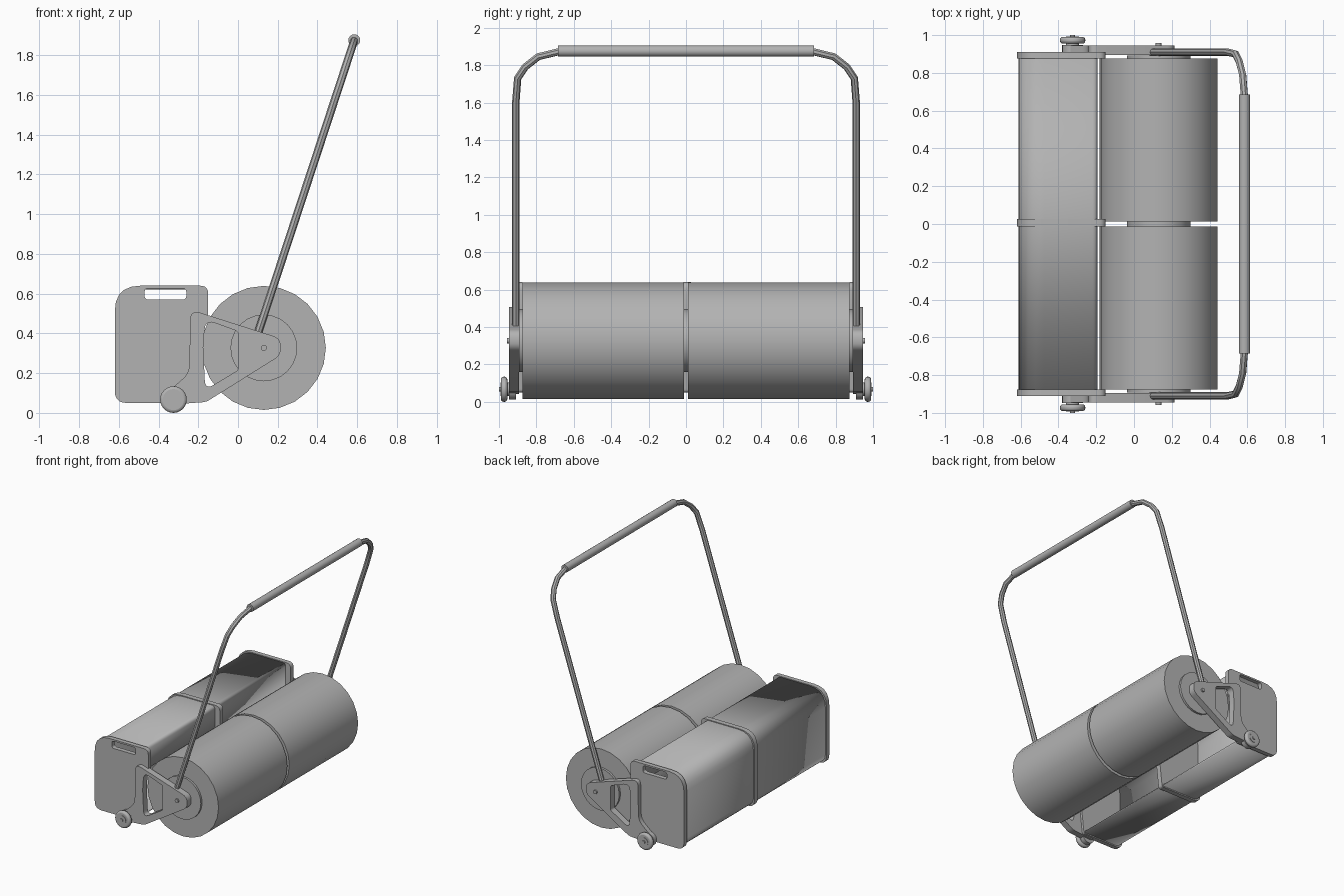
import bpy, math
from mathutils import Vector

if "Cube" in bpy.data.objects:
    bpy.data.objects.remove(bpy.data.objects["Cube"])

steel = bpy.data.materials.new("plain_grey")
steel.use_nodes = True
GREY = (0.45, 0.45, 0.45, 1)
steel.diffuse_color = GREY
steel.node_tree.nodes["Principled BSDF"].inputs["Base Color"].default_value = GREY


def smooth(obj, angle=35):
    bpy.ops.object.select_all(action='DESELECT')
    obj.select_set(True)
    bpy.context.view_layer.objects.active = obj
    bpy.ops.object.shade_smooth_by_angle(angle=math.radians(angle))


def finish_curve(name, curve, thickness=0):
    """Turn a curve into a mesh object with the shared material."""
    temp = bpy.data.objects.new(name + "_path", curve)
    bpy.context.collection.objects.link(temp)
    if curve.dimensions == '2D':
        temp.rotation_euler.x = math.pi / 2
    bpy.context.view_layer.update()
    graph = bpy.context.evaluated_depsgraph_get()
    mesh = bpy.data.meshes.new_from_object(temp.evaluated_get(graph))
    mesh.transform(temp.matrix_world)
    bpy.data.objects.remove(temp)
    mesh.materials.clear()
    mesh.materials.append(steel)
    obj = bpy.data.objects.new(name, mesh)
    bpy.context.collection.objects.link(obj)
    if thickness:
        mod = obj.modifiers.new("thickness", 'SOLIDIFY')
        mod.thickness, mod.offset = thickness, 0
    smooth(obj)
    return obj


def add_spline(curve, points, closed):
    spline = curve.splines.new('POLY')
    spline.points.add(len(points) - 1)
    for p, co in zip(spline.points, points):
        p.co = (*co, 0, 1) if len(co) == 2 else (*co, 1)
    spline.use_cyclic_u = closed


def rounded(corners, steps=5):
    """Round each (x, z, radius) corner of a closed outline."""
    out = []
    for i, (x, z, r) in enumerate(corners):
        c = Vector((x, z))
        a = Vector(corners[i - 1][:2]) - c
        b = Vector(corners[(i + 1) % len(corners)][:2]) - c
        if r == 0:
            out.append((x, z))
            continue
        reach = min(r / math.tan(a.angle(b) / 2), a.length * 0.48, b.length * 0.48)
        p, q = c + a.normalized() * reach, c + b.normalized() * reach
        for k in range(steps + 1):
            t = k / steps
            out.append(tuple(p * (1 - t) ** 2 + c * 2 * t * (1 - t) + q * t * t))
    return out


def plate(name, loops, y, half):
    """Flat plate in the xz plane; loops after the first are holes."""
    curve = bpy.data.curves.new(name, 'CURVE')
    curve.dimensions, curve.fill_mode, curve.extrude = '2D', 'BOTH', half
    for loop in loops:
        add_spline(curve, loop, True)
    obj = finish_curve(name, curve)
    obj.location.y = y
    return obj


def disc(name, x, z, y0, y1, radius, sides=24, bevel=0):
    bpy.ops.mesh.primitive_cylinder_add(
        vertices=sides, radius=radius, depth=abs(y1 - y0),
        location=(x, (y0 + y1) / 2, z), rotation=(math.pi / 2, 0, 0))
    obj = bpy.context.object
    obj.name = name
    obj.data.materials.append(steel)
    if bevel:
        mod = obj.modifiers.new("round", 'BEVEL')
        mod.width, mod.segments = bevel, 3
    smooth(obj)
    return obj


AXLE = (0.13, 0.327)
WHEEL = (-0.325, 0.067)

# Collector side plates and divider, with grip slots
side = rounded([(-0.62, 0.05, 0.06), (-0.62, 0.64, 0.13), (-0.15, 0.64, 0.04),
                (-0.15, 0.48, 0.02), (-0.215, 0.36, 0.05), (-0.25, 0.05, 0.02)])
slot = rounded([(-0.47, 0.57, 0.02), (-0.47, 0.627, 0.02),
                (-0.26, 0.627, 0.02), (-0.26, 0.57, 0.02)])
for label, y, half in (("front_side", -0.893, 0.018), ("divider", 0.007, 0.02),
                       ("back_side", 0.893, 0.018)):
    plate("collector_" + label, [side, slot], y, half)

# Collector sheet: lip, top, back and floor, open towards the roller
shell = bpy.data.curves.new("collector_shell", 'CURVE')
shell.dimensions, shell.fill_mode, shell.extrude = '2D', 'NONE', 0.88
top_back = rounded([(-0.26, 0.065, 0), (-0.605, 0.065, 0.06), (-0.605, 0.628, 0.13),
                    (-0.2, 0.628, 0.02), (-0.2, 0.46, 0)])
add_spline(shell, top_back, False)
finish_curve("collector_shell", shell, 0.012)

# Side frames, wheels, hubs and axle ends
frame_outline = rounded([(-0.24, 0.52, 0.04), (0.215, 0.375, 0.06), (0.215, 0.29, 0.06),
                         (-0.16, 0.055, 0.08), (-0.36, 0.04, 0.03), (-0.36, 0.1, 0.03),
                         (-0.245, 0.2, 0.1)])
frame_hole = rounded([(-0.165, 0.47, 0.04), (0.0, 0.41, 0.02), (0.0, 0.215, 0.02),
                      (-0.165, 0.115, 0.03), (-0.175, 0.33, 0.05)])
for s, label in ((-1, "front"), (1, "back")):
    plate(label + "_frame", [frame_outline, frame_hole], s * 0.92, 0.026)
    disc(label + "_wheel_boss", *WHEEL, s * 0.91, s * 0.947, 0.055)
    disc(label + "_wheel", *WHEEL, s * 0.955, s * 0.99, 0.067, 24, 0.014)
    disc(label + "_wheel_cap", *WHEEL, s * 0.94, s * 0.993, 0.035)
    disc(label + "_wheel_pin", *WHEEL, s * 0.94, s * 1.0, 0.013, 12)
    disc(label + "_roller_drum", *AXLE, s * 0.012, s * 0.875, 0.312)
    disc(label + "_roller_hub", *AXLE, s * 0.87, s * 0.892, 0.168)
    disc(label + "_axle_end", *AXLE, s * 0.88, s * 0.958, 0.015, 12)
disc("roller_centre_hub", *AXLE, -0.02, 0.02, 0.168)

# Handle: a bent tube leaning away from the collector
half_path = [(0.91, 0.37), (0.91, 1.6), (0.9, 1.73), (0.86, 1.79), (0.79, 1.845), (0.67, 1.874)]


def lean(y, z):
    return (0.09 + (z - 0.37) * 0.329, y, z)


tube = bpy.data.curves.new("handle", 'CURVE')
tube.dimensions, tube.bevel_depth, tube.bevel_resolution = '3D', 0.02, 2
tube.use_fill_caps = True
add_spline(tube, [lean(y, z) for y, z in half_path]
           + [lean(-y, z) for y, z in reversed(half_path)], False)
finish_curve("handle", tube)
grip = lean(0, 1.875)
disc("handle_grip", grip[0], grip[2], -0.685, 0.685, 0.03, 16)
